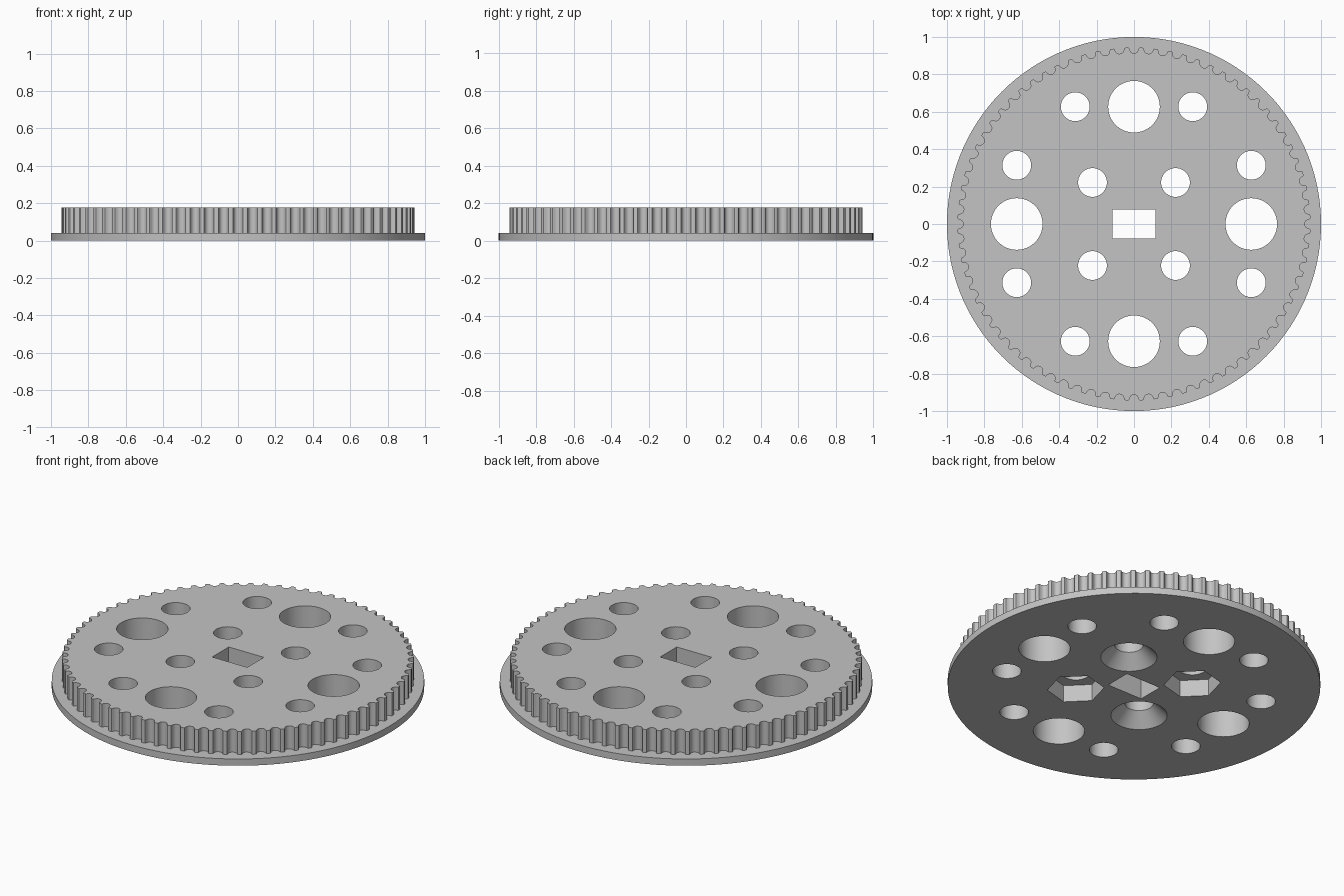
import bpy, bmesh, math
from mathutils import Matrix, Vector

FLANGE_TOP, TOP = 0.04, 0.177
TEETH, RIM_R = 76, 0.943
HOLE_R, BIG_R = 0.077, 0.138
NEAR, MID, FAR = 0.222, 0.314, 0.627

old = bpy.data.objects.get("Cube")
if old:
    bpy.data.objects.remove(old, do_unlink=True)

grey = bpy.data.materials.new("plain_grey")
grey.use_nodes = True
colour = (0.55, 0.55, 0.55, 1)
grey.diffuse_color = colour
grey.node_tree.nodes["Principled BSDF"].inputs["Base Color"].default_value = colour


def add_object(name, bm):
    bmesh.ops.recalc_face_normals(bm, faces=bm.faces)
    mesh = bpy.data.meshes.new(name)
    bm.to_mesh(mesh)
    bm.free()
    mesh.materials.append(grey)
    obj = bpy.data.objects.new(name, mesh)
    bpy.context.collection.objects.link(obj)
    return obj


def cone(bm, x, y, z0, z1, r0, r1, sides, turn=0.0):
    place = Matrix.Translation((x, y, (z0 + z1) / 2)) @ Matrix.Rotation(turn, 4, "Z")
    bmesh.ops.create_cone(bm, cap_ends=True, segments=sides, radius1=r0,
                          radius2=r1, depth=z1 - z0, matrix=place)


def apply_boolean(obj, other, operation):
    mod = obj.modifiers.new(operation.lower(), "BOOLEAN")
    mod.operation, mod.solver, mod.object = operation, "EXACT", other
    bpy.context.view_layer.objects.active = obj
    bpy.ops.object.modifier_apply(modifier=mod.name)
    bpy.data.objects.remove(other, do_unlink=True)


# Flange disc
bm = bmesh.new()
cone(bm, 0, 0, 0, FLANGE_TOP, 1, 1, 120)
wheel = add_object("toothed_belt_wheel", bm)

# Toothed rim: one rounded belt groove (half width, depth) repeated around
half = [(0.032, 0), (0.0275, 0.0015), (0.0252, 0.0055), (0.0235, 0.012),
        (0.0195, 0.02), (0.0145, 0.0255), (0.0075, 0.029)]
groove = [(-w, d) for w, d in half] + [(0, 0.03)] + [(w, d) for w, d in reversed(half)]
bm = bmesh.new()
outline = []
for i in range(TEETH):
    turn = Matrix.Rotation(2 * math.pi * i / TEETH, 3, "Z")
    for w, d in groove:
        outline.append(bm.verts.new(turn @ Vector((w, d - RIM_R, FLANGE_TOP / 2))))
base = bm.faces.new(outline)
side = bmesh.ops.extrude_face_region(bm, geom=[base])
moved = [v for v in side["geom"] if isinstance(v, bmesh.types.BMVert)]
bmesh.ops.translate(bm, verts=moved, vec=(0, 0, TOP - FLANGE_TOP / 2))
apply_boolean(wheel, add_object("rim", bm), "UNION")

# Through holes and the rectangular shaft opening
bm = bmesh.new()
for sx in (-1, 1):
    for sy in (-1, 1):
        for x, y in ((NEAR, NEAR), (MID, FAR), (FAR, MID)):
            cone(bm, sx * x, sy * y, -0.1, 0.3, HOLE_R, HOLE_R, 48)
for x, y in ((FAR, 0), (-FAR, 0), (0, FAR), (0, -FAR)):
    cone(bm, x, y, -0.1, 0.3, BIG_R, BIG_R, 64)
bmesh.ops.create_cube(bm, size=1, matrix=Matrix.Diagonal((0.23, 0.155, 0.8, 1)))
apply_boolean(wheel, add_object("hole_cutter", bm), "DIFFERENCE")

# Underside pockets: two countersinks and two hexagonal nut recesses
bm = bmesh.new()
for s in (-1, 1):
    cone(bm, s * NEAR, s * NEAR, -0.02, 0.075, 0.171, HOLE_R, 48)
    # create_cone puts a corner on its local y axis
    cone(bm, s * NEAR, -s * NEAR, -0.02, 0.1, 0.153, 0.153, 6, math.radians(45))
apply_boolean(wheel, add_object("pocket_cutter", bm), "DIFFERENCE")

# Smooth round walls, crisp edges
bpy.ops.object.select_all(action="DESELECT")
wheel.select_set(True)
bpy.context.view_layer.objects.active = wheel
bpy.ops.object.shade_smooth_by_angle(angle=math.radians(30))
